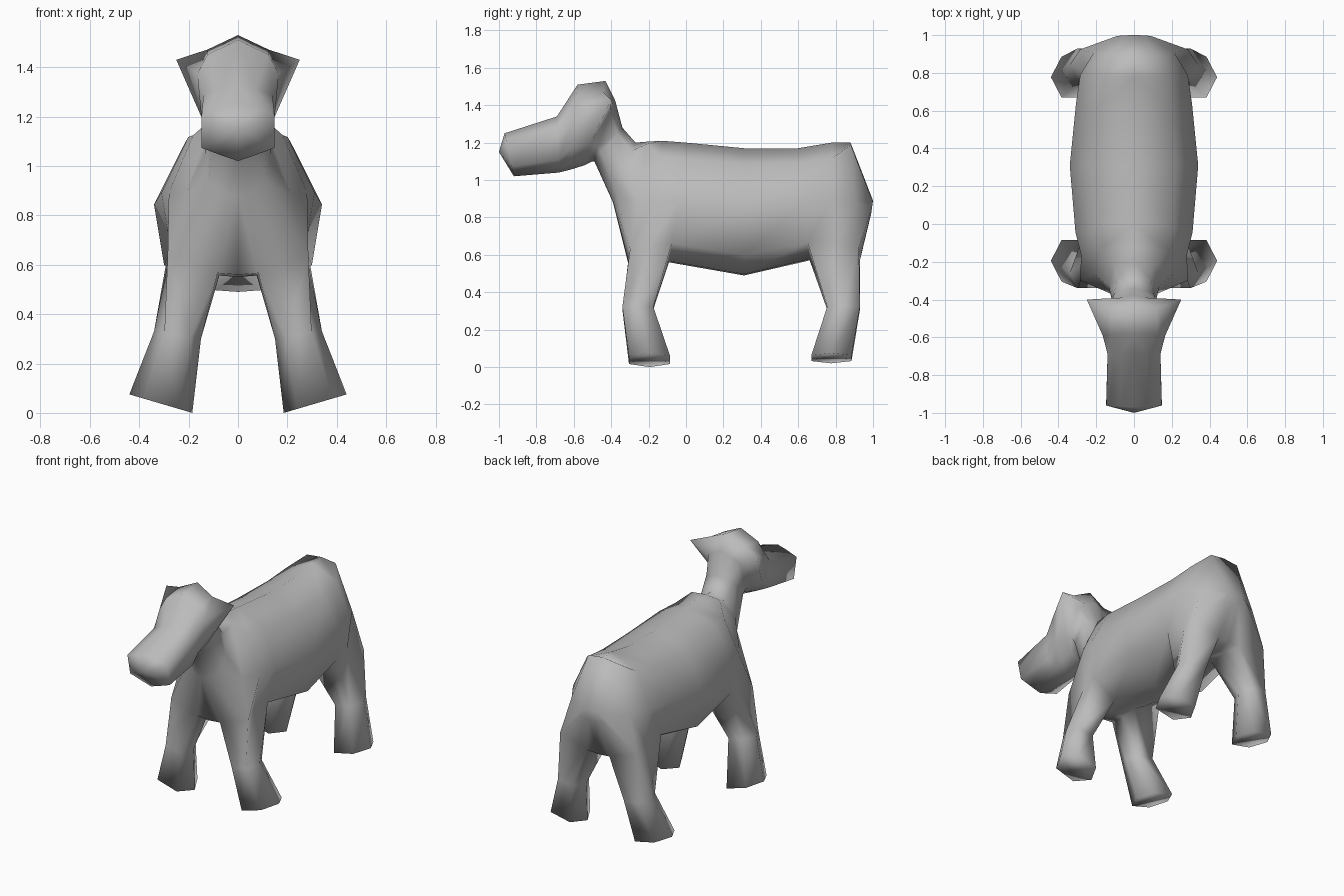
import bpy
import bmesh

cube = bpy.data.objects.get("Cube")
if cube:
    bpy.data.objects.remove(cube, do_unlink=True)

hide = bpy.data.materials.new("grey_hide")
hide.use_nodes = True
colour = (0.5, 0.5, 0.5, 1)
hide.diffuse_color = colour
hide.node_tree.nodes["Principled BSDF"].inputs["Base Color"].default_value = colour

# Half cross-sections, top to bottom: (share of half width, share of height)
TRUNK = [(0, 1), (0.65, 0.87), (1, 0.52), (0.88, 0.16), (0.27, 0.01), (0, 0)]
HIP = [(0, 1), (0.37, 0.98), (0.75, 0.5), (1, 0.11), (0.29, 0.01), (0, 0)]
CROWN = [(0, 1), (0.75, 0.87), (1, 0.7), (0.82, 0.25), (0.4, 0.08), (0, 0)]
MUZZLE = [(0, 1), (0.5, 0.92), (1, 0.82), (1, 0.23), (0.5, 0.11), (0, 0)]

# Stations from rump to muzzle: profile, top y, top z, bottom y, bottom z, half width
STATIONS = [
    (TRUNK, 1.00, 0.89, 0.99, 0.82, 0.09),
    (HIP, 0.88, 1.20, 0.93, 0.57, 0.285),
    (TRUNK, 0.78, 1.20, 0.80, 0.57, 0.285),
    (TRUNK, 0.60, 1.17, 0.66, 0.57, 0.308),
    (TRUNK, 0.31, 1.17, 0.31, 0.49, 0.34),
    (TRUNK, 0.00, 1.20, -0.09, 0.56, 0.31),
    (TRUNK, -0.13, 1.21, -0.20, 0.55, 0.28),
    (HIP, -0.21, 1.205, -0.31, 0.56, 0.285),
    (TRUNK, -0.27, 1.20, -0.39, 0.88, 0.135),
    (MUZZLE, -0.34, 1.28, -0.49, 1.10, 0.105),
    (MUZZLE, -0.38, 1.43, -0.50, 1.10, 0.115),
    (CROWN, -0.43, 1.53, -0.54, 1.08, 0.165),
    (CROWN, -0.58, 1.51, -0.62, 1.055, 0.165),
    (MUZZLE, -0.69, 1.34, -0.68, 1.04, 0.14),
    (MUZZLE, -0.97, 1.25, -0.92, 1.02, 0.147),
]
HIND_LEG, FRONT_LEG = 1, 5  # first of the three stations each leg hangs from
EAR = 11                    # station whose widest point is drawn out to the ear tip

bm = bmesh.new()
rings = []
for profile, y_top, z_top, y_low, z_low, width in STATIONS:
    rings.append([bm.verts.new((u * width, y_low + (y_top - y_low) * t,
                                z_low + (z_top - z_low) * t)) for u, t in profile])
rings[EAR][2].co = (0.25, -0.40, 1.43)

# Skin of trunk, neck and head, left open where the legs join
leg_spans = {s + k for s in (HIND_LEG, FRONT_LEG) for k in (0, 1)}
for i in range(len(rings) - 1):
    for k in range(5):
        if not (k == 3 and i in leg_spans):
            bm.faces.new((rings[i][k], rings[i][k + 1], rings[i + 1][k + 1], rings[i + 1][k]))
bm.faces.new(rings[0])

# Muzzle end
nose = bm.verts.new((0, -1, 1.15))
for a, b in zip(rings[-1], rings[-1][1:]):
    bm.faces.new((a, b, nose))


def leg(start, sections):
    """Six-sided leg grown out of the trunk opening."""
    a, b, c = rings[start:start + 3]
    loop = [a[3], b[3], c[3], c[4], b[4], a[4]]
    for x_in, x_out, z_in, z_out, y_back, y_front in sections:
        inset = (x_out - x_in) * 0.22
        mid = (y_back + y_front) / 2
        new = []
        for x, y in ((x_out - inset, y_back), (x_out, mid), (x_out - inset, y_front),
                     (x_in + inset, y_front), (x_in, mid), (x_in + inset, y_back)):
            z = z_in + (z_out - z_in) * (x - x_in) / (x_out - x_in)
            new.append(bm.verts.new((x, y, z)))
        for k in range(6):
            n = (k + 1) % 6
            bm.faces.new((loop[k], loop[n], new[n], new[k]))
        loop = new
    bm.faces.new(loop)


# Knee and foot: inner x, outer x, inner z, outer z, back y, front y
leg(FRONT_LEG, [(0.15, 0.34, 0.30, 0.33, -0.175, -0.34), (0.185, 0.44, 0.0, 0.075, -0.085, -0.305)])
leg(HIND_LEG, [(0.15, 0.34, 0.30, 0.33, 0.93, 0.755), (0.185, 0.44, 0.02, 0.075, 0.885, 0.67)])

# Smooth half body, mirrored
bmesh.ops.recalc_face_normals(bm, faces=bm.faces)
for face in bm.faces:
    face.smooth = True
mesh = bpy.data.meshes.new("cow_body")
bm.to_mesh(mesh)
bm.free()
mesh.materials.append(hide)
body = bpy.data.objects.new("cow_body", mesh)
bpy.context.collection.objects.link(body)
body.modifiers.new("Mirror", "MIRROR").use_axis[0] = True
